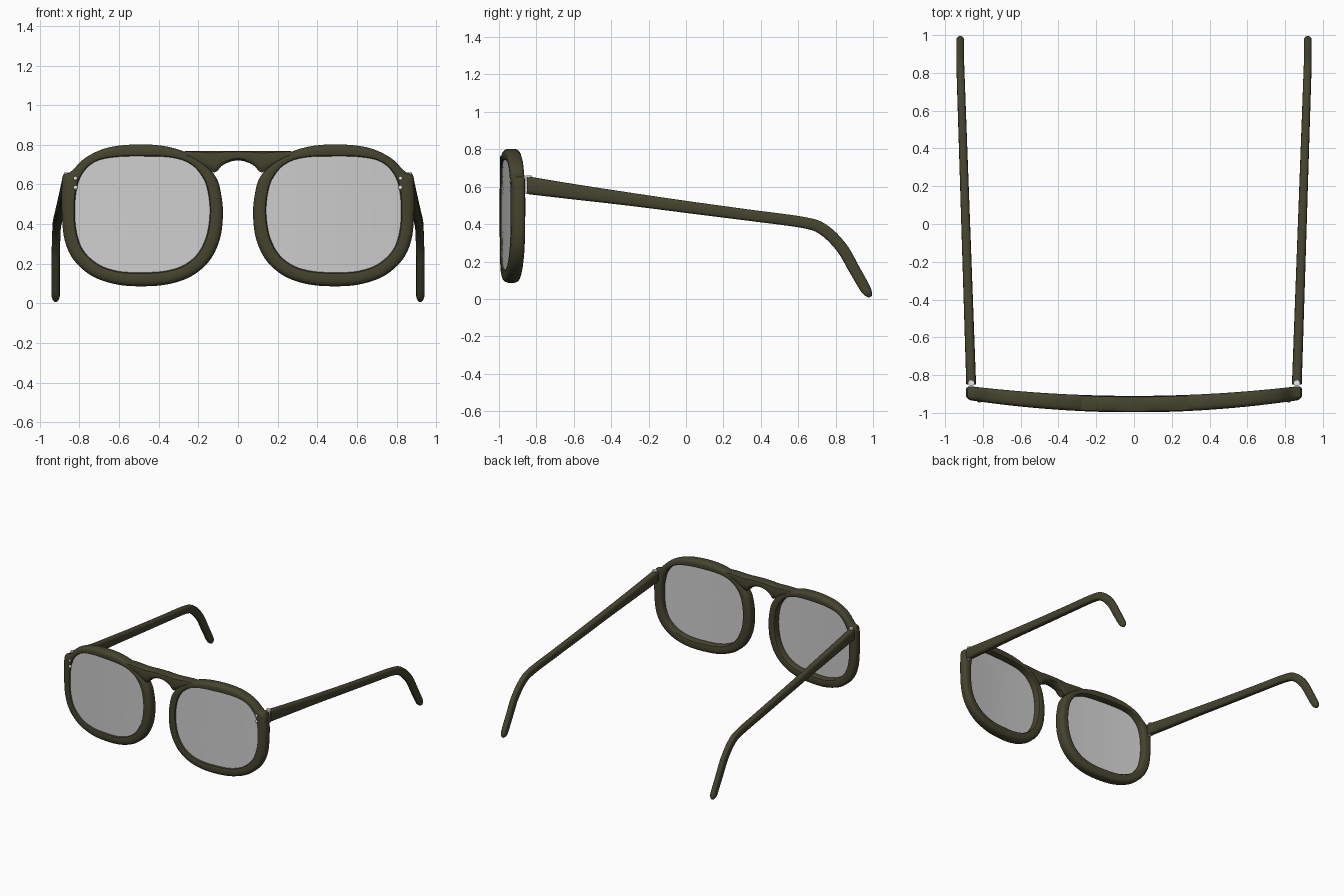
import bpy, bmesh, math
from mathutils import Vector

if "Cube" in bpy.data.objects:
    bpy.data.objects.remove(bpy.data.objects["Cube"])


def material(name, color, rough):
    m = bpy.data.materials.new(name)
    m.use_nodes = True
    m.diffuse_color = (*color, 1)
    node = m.node_tree.nodes["Principled BSDF"]
    node.inputs["Base Color"].default_value = (*color, 1)
    node.inputs["Roughness"].default_value = rough
    return m


OLIVE = material("olive acetate", (0.060, 0.058, 0.028), 0.5)
GLASS = material("pale grey lens", (0.62, 0.62, 0.62), 0.4)
METAL = material("bright metal", (0.80, 0.80, 0.80), 0.4)


def finish(bm, name, mat, angle=40):
    bmesh.ops.recalc_face_normals(bm, faces=bm.faces)
    mesh = bpy.data.meshes.new(name)
    bm.to_mesh(mesh)
    bm.free()
    mesh.materials.append(mat)
    obj = bpy.data.objects.new(name, mesh)
    bpy.context.collection.objects.link(obj)
    bpy.ops.object.select_all(action="DESELECT")
    obj.select_set(True)
    bpy.context.view_layer.objects.active = obj
    bpy.ops.object.shade_smooth_by_angle(angle=math.radians(angle))
    return obj


def loft(name, rings, mat, closed=False, angle=40):
    """Skin a list of equal closed rings; cap the ends unless it loops."""
    bm = bmesh.new()
    rows = [[bm.verts.new(p) for p in ring] for ring in rings]
    n = len(rows[0])
    pairs = list(zip(rows, rows[1:])) + ([(rows[-1], rows[0])] if closed else [])
    for a, b in pairs:
        for i in range(n):
            j = (i + 1) % n
            bm.faces.new((a[i], a[j], b[j], b[i]))
    if not closed:
        bm.faces.new(rows[0])
        bm.faces.new(rows[-1])
    return finish(bm, name, mat, angle)


def spline(points, steps, closed=False):
    """Catmull-Rom curve through the points."""
    pts = [Vector(p) for p in points]
    n = len(pts)
    pick = (lambda i: pts[i % n]) if closed else (lambda i: pts[min(max(i, 0), n - 1)])
    out = []
    for i in range(n if closed else n - 1):
        a, b, c, d = (pick(i + k) for k in (-1, 0, 1, 2))
        for s in range(steps):
            t = s / steps
            out.append(0.5 * (2 * b + (c - a) * t + (2 * a - 5 * b + 4 * c - d) * t * t
                              + (3 * b - a - 3 * c + d) * t ** 3))
    return out if closed else out + [pts[-1]]


# Face curve: depth 0 is the front surface, 1 the back
def wrap(x, depth):
    front = -0.997 + 0.085 * x * x
    back = -0.91 + 0.068 * x * x
    return front + (back - front) * depth


OUTER = [(.889, .45), (.889, .6), (.882, .65), (.845, .663), (.77, .735), (.66, .785),
         (.52, .802), (.38, .795), (.27, .765), (.18, .715), (.11, .635), (.085, .55),
         (.076, .45), (.09, .33), (.14, .22), (.23, .14), (.35, .097), (.49, .086),
         (.62, .097), (.74, .14), (.83, .22), (.875, .32)]
INNER = [(.823, .45), (.815, .57), (.785, .655), (.72, .715), (.62, .738), (.48, .742),
         (.33, .735), (.235, .7), (.175, .63), (.15, .55), (.143, .45), (.16, .34),
         (.205, .25), (.28, .19), (.38, .162), (.49, .157), (.6, .162), (.7, .195),
         (.775, .26), (.81, .34)]
CENTRE = Vector((.485, .45))
COUNT = 120


def radial(points):
    """Resample an outline at even angles around the lens centre."""
    polar = []
    for p in spline(points, 12, True):
        v = p - CENTRE
        polar.append((math.atan2(v.y, v.x) % math.tau, v.length))
    polar.sort()
    polar = [(polar[-1][0] - math.tau, polar[-1][1])] + polar + [(polar[0][0] + math.tau, polar[0][1])]
    out = []
    for k in range(COUNT):
        a = math.tau * k / COUNT
        for (a0, r0), (a1, r1) in zip(polar, polar[1:]):
            if a0 <= a <= a1:
                r = r0 + (r1 - r0) * (a - a0) / max(a1 - a0, 1e-9)
                break
        out.append(CENTRE + r * Vector((math.cos(a), math.sin(a))))
    return out


outer, inner = radial(OUTER), radial(INNER)
# Rim section: across the rim (inner to outer), through its depth
SECTION = [(0, .14), (.08, .03), (.2, 0), (.6, 0), (.8, .05), (.94, .16), (1, .32),
           (1, .7), (.94, .86), (.8, .96), (.6, 1), (.2, 1), (.08, .97), (0, .86)]


def rim(name, side):
    rings = []
    for a, b in zip(inner, outer):
        ring = []
        for t, depth in SECTION:
            p = a.lerp(b, t)
            ring.append((side * p.x, wrap(p.x, depth), p.y))
        rings.append(ring)
    loft(name, rings, OLIVE, True)


def lens(name, side):
    scales = [.03, .2, .4, .6, .8, .93, 1.015]
    rings = []
    for depth, order in ((.13, scales), (.4, scales[::-1])):
        for s in order:
            flat = [CENTRE + (p - CENTRE) * s for p in inner]
            rings.append([(side * p.x, wrap(p.x, depth), p.y) for p in flat])
    loft(name, rings, GLASS)


# Temple arm: y, z and half height along its length
ARM = [(-.85, .608, .047), (-.6, .573, .041), (-.3, .533, .035), (0, .492, .032),
       (.35, .446, .03), (.63, .408, .03), (.735, .37, .031), (.83, .277, .031),
       (.9, .158, .03), (.957, .058, .028), (.977, .026, .02), (.986, .011, .008)]


def arm(name, side):
    path = spline(ARM, 6)
    rings = []
    for i, (y, z, h) in enumerate(path):
        q, p = path[min(i + 1, len(path) - 1)], path[max(i - 1, 0)]
        d = Vector((q.x - p.x, q.y - p.y)).normalized()
        if i == 0:
            d = Vector((1, 0))
        x = .862 + .058 * min((y + .85) / 1.7, 1)
        w = min(.026 - .003 * (y + .85), h * .85)
        ring = []
        for k in range(20):
            a = math.tau * k / 20
            c, s = (math.copysign(abs(f) ** .65, f) for f in (math.cos(a), math.sin(a)))
            ring.append((side * (x + w * c), y - d.y * h * s, z + d.x * h * s))
        rings.append(ring)
    loft(name, rings, OLIVE)


def rivet(name, side, z):
    bm = bmesh.new()
    bmesh.ops.create_uvsphere(bm, u_segments=16, v_segments=8, radius=.011)
    bmesh.ops.translate(bm, verts=bm.verts, vec=(side * .82, wrap(.82, .06), z))
    finish(bm, name, METAL)


def hinge(name, side):
    bm = bmesh.new()
    bmesh.ops.create_cone(bm, cap_ends=True, segments=20, radius1=.017, radius2=.017, depth=.1)
    bmesh.ops.translate(bm, verts=bm.verts, vec=(side * .862, -.842, .61))
    finish(bm, name, METAL)


for label, side in (("left", 1), ("right", -1)):
    rim(label + "_rim", side)
    lens(label + "_lens", side)
    arm(label + "_temple_arm", side)
    hinge(label + "_hinge_pin", side)
    rivet(label + "_upper_rivet", side, .631)
    rivet(label + "_lower_rivet", side, .584)

# Bridge: x, underside and top, mirrored across the middle
HALF = [(0, .722, .77), (.03, .718, .77), (.06, .707, .77), (.085, .692, .77),
        (.105, .667, .77), (.118, .66, .77), (.15, .672, .77), (.2, .705, .77),
        (.25, .735, .769), (.3, .75, .765)]
BRIDGE = [(-x, lo, hi) for x, lo, hi in HALF[:0:-1]] + HALF
BAR = [(0, .2), (.2, .04), (.35, .02), (.7, .02), (.9, .06), (1, .25),
       (1, .75), (.9, .94), (.7, .98), (.35, .98), (.2, .96), (0, .8)]
loft("bridge", [[(x, wrap(x, d), lo + (hi - lo) * t) for t, d in BAR] for x, lo, hi in BRIDGE], OLIVE)
